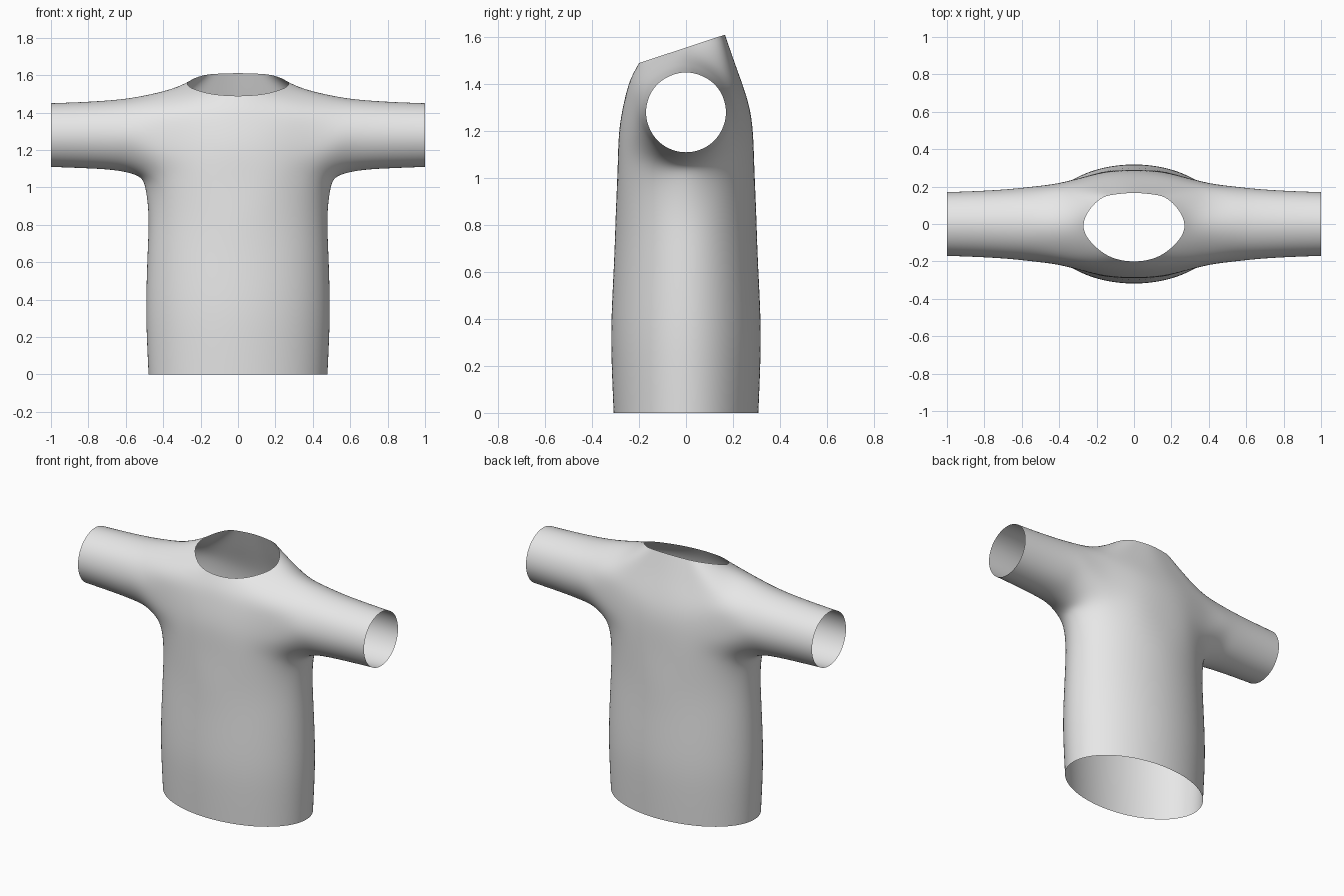
import bpy
import bmesh
from math import sin, cos, pi, radians
from mathutils import Vector

cube = bpy.data.objects.get("Cube")
if cube:
    bpy.data.objects.remove(cube)

# Fabric colour
fabric = bpy.data.materials.new("grey_fabric")
fabric.use_nodes = True
colour = (0.8, 0.8, 0.8, 1)
fabric.diffuse_color = colour
fabric.node_tree.nodes["Principled BSDF"].inputs["Base Color"].default_value = colour

# Torso rings: height, half width, half depth
TORSO = [(0, .478, .308), (.2, .487, .316), (.4, .49, .317),
         (.65, .483, .306), (.85, .478, .299)]
# Sleeve rings: x, centre height, half depth, half height
SLEEVE = [(.54, 1.273, .2, .21), (.66, 1.28, .187, .188),
          (.82, 1.28, .177, .177), (1, 1.28, .17, .17)]
SLEEVE_ANGLES = [0, 25, 50, 78, 107, 140, 180]
# Chest rows from the armhole column to the centre line
CHEST = [[(.37, .205, 1.07), (.19, .273, 1.05), (0, .291, 1.04)],
         [(.385, .222, 1.2), (.19, .268, 1.2), (0, .284, 1.2)],
         [(.385, .213, 1.33), (.185, .249, 1.33), (0, .262, 1.33)]]
UPPER = {-1: [(.37, .165, 1.44), (.165, .222, 1.42), (0, .236, 1.42)],
         1: [(.37, .165, 1.445), (.165, .205, 1.46), (0, .215, 1.47)]}
UNDERARM = [(.497, 0, 1.0), (.455, .118, 1.01)]
SHOULDER = (.4, 0, 1.515)
# Neckline in plan, from the centre line to the shoulder
NECK = {-1: [(0, .2), (.11, .182), (.205, .122)],
        1: [(0, .166), (.1, .158), (.195, .122)]}


def neck_point(x, y):
    return (x, y, 1.556 + .33 * y)


def strips(rows):
    """Quads between neighbouring rows of points."""
    return [(a[i], a[i + 1], b[i + 1], b[i])
            for a, b in zip(rows, rows[1:]) for i in range(len(a) - 1)]


def quarter(s):
    """Faces of the left half of the front (s = -1) or the back (s = 1)."""
    def side(points):
        return [(x, s * y, z) for x, y, z in points]

    body = [[(rx * cos(c * pi / 8), s * ry * sin(c * pi / 8), z) for c in range(5)]
            for z, rx, ry in TORSO]
    chest = [side(row) for row in CHEST + [UPPER[s]]]
    underarm = side(UNDERARM)
    faces = strips(body + [underarm + chest[0]])
    # Chest up to the neckline, and the shoulder patch
    neck = [neck_point(x, s * y) for x, y in NECK[s]]
    faces += strips(chest + [neck[::-1]])
    faces.append((chest[-1][0], SHOULDER, neck_point(.27, -.005), neck[2]))
    # Sleeve from the armhole to the cuff
    armhole = underarm + [row[0] for row in chest] + [SHOULDER]
    rings = [[(x, s * ry * sin(radians(a)), zc - rz * cos(radians(a)))
              for a in SLEEVE_ANGLES] for x, zc, ry, rz in SLEEVE]
    return faces + strips([armhole] + rings)


# Join both halves into one open shell
bm = bmesh.new()
lookup = {}


def vert(x, y, z):
    key = tuple(round(v, 4) + 0.0 for v in (x, y, z))
    if key not in lookup:
        lookup[key] = bm.verts.new(key)
    return lookup[key]


for s in (-1, 1):
    for face in quarter(s):
        for mirror in (-1, 1):
            bm.faces.new([vert(mirror * x, y, z) for x, y, z in face])
bmesh.ops.recalc_face_normals(bm, faces=bm.faces[:])
bm.normal_update()
lowest = min(bm.faces, key=lambda f: f.calc_center_median().y)
if lowest.normal.y > 0:
    bmesh.ops.reverse_faces(bm, faces=bm.faces[:])
mesh = bpy.data.meshes.new("shirt")
bm.to_mesh(mesh)
bm.free()
mesh.materials.append(fabric)
for p in mesh.polygons:
    p.use_smooth = True
shirt = bpy.data.objects.new("shirt", mesh)
bpy.context.collection.objects.link(shirt)
subsurf = shirt.modifiers.new("smooth_cloth", "SUBSURF")
subsurf.levels = subsurf.render_levels = 3

# Move the cage so that the smoothed surface passes through the points
targets = [v.co.copy() for v in mesh.vertices]
for _ in range(8):
    mesh.update()
    shirt.update_tag()
    bpy.context.view_layer.update()
    smooth = shirt.evaluated_get(bpy.context.evaluated_depsgraph_get())
    limit = [Vector(smooth.data.vertices[i].co) for i in range(len(targets))]
    for v, goal, now in zip(mesh.vertices, targets, limit):
        v.co += (goal - now) * .9
mesh.update()
